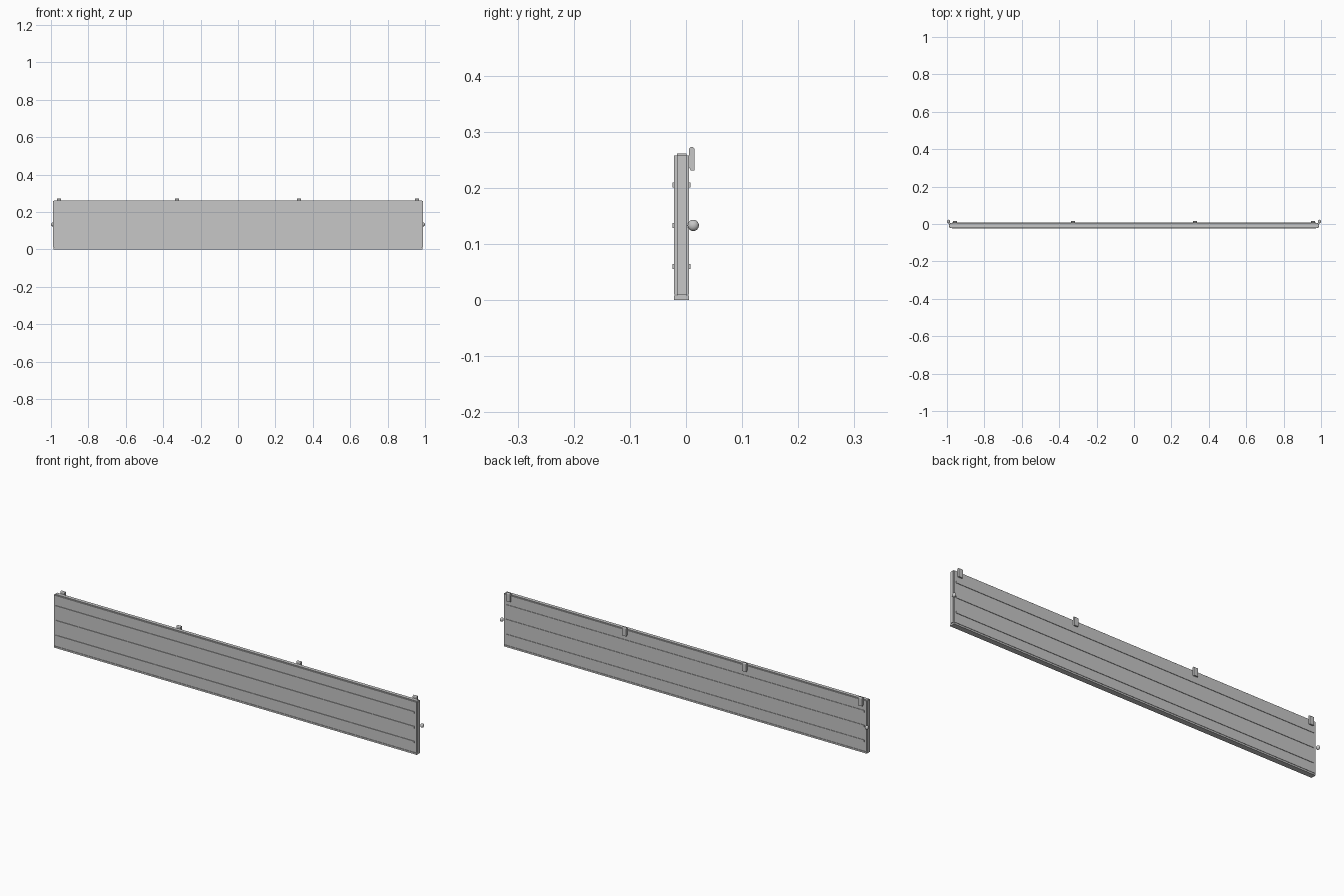
import bpy, bmesh, math
from mathutils import Matrix

cube = bpy.data.objects.get("Cube")
if cube:
    bpy.data.objects.remove(cube, do_unlink=True)

grey = bpy.data.materials.new("light_grey")
grey.use_nodes = True
COLOR = (0.57, 0.57, 0.57, 1)
grey.diffuse_color = COLOR
grey.node_tree.nodes["Principled BSDF"].inputs["Base Color"].default_value = COLOR


def finish(name, bm):
    bmesh.ops.recalc_face_normals(bm, faces=bm.faces)
    mesh = bpy.data.meshes.new(name)
    bm.to_mesh(mesh)
    bm.free()
    mesh.materials.append(grey)
    ob = bpy.data.objects.new(name, mesh)
    bpy.context.collection.objects.link(ob)
    return ob


def box(name, x, y, z):
    """Box from (min, max) ranges on each axis."""
    bm = bmesh.new()
    bmesh.ops.create_cube(bm, size=1)
    for v in bm.verts:
        for i, (lo, hi) in enumerate((x, y, z)):
            v.co[i] = hi if v.co[i] > 0 else lo
    return finish(name, bm)


def extrude_x(name, profile, x, width):
    """Extrude a (y, z) profile along x."""
    bm = bmesh.new()
    face = bm.faces.new([bm.verts.new((x - width / 2, y, z)) for y, z in profile])
    ext = bmesh.ops.extrude_face_region(bm, geom=[face])["geom"]
    moved = [g for g in ext if isinstance(g, bmesh.types.BMVert)]
    bmesh.ops.translate(bm, verts=moved, vec=(width, 0, 0))
    return finish(name, bm)


FRONT, BACK = -0.021, 0.0055

# Panel body, with narrower tongues standing out at the top and the ends
box("panel_body", (-0.984, 0.984), (FRONT, BACK), (0.0095, 0.258))
box("top_tongue", (-0.984, 0.984), (-0.016, 0.001), (0.006, 0.2615))
box("end_tongue", (-0.988, 0.988), (-0.016, 0.001), (0.0095, 0.258))
box("bottom_strip", (-0.986, 0.986), (FRONT, BACK), (0, 0.008))

# Raised ribs on both faces
for i, z in enumerate((0.06, 0.133, 0.205)):
    box(f"front_rib_{i + 1}", (-0.974, 0.974), (-0.024, FRONT + 0.001), (z - 0.0045, z + 0.0045))
    box(f"back_rib_{i + 1}", (-0.974, 0.974), (BACK - 0.001, 0.008), (z - 0.0045, z + 0.0045))

# Rounded clips along the top of the back
R, CY, TOP = 0.005, 0.0102, 0.268
clip = [(CY + R * math.cos(a * math.pi / 6), TOP + R * math.sin(a * math.pi / 6)) for a in range(7)]
clip += [(CY - R, 0.237), (CY - 0.002, 0.231), (CY + R, 0.231)]
for i, x in enumerate((-0.957, -0.326, 0.326, 0.957)):
    extrude_x(f"clip_{i + 1}", clip, x, 0.022)

# Round knobs at the two ends
for side, sx in (("left", 1), ("right", -1)):
    bm = bmesh.new()
    place = Matrix.Translation((sx * 0.992, 0.013, 0.133)) @ Matrix.Diagonal((0.008, 0.01, 0.01, 1))
    bmesh.ops.create_uvsphere(bm, u_segments=20, v_segments=12, radius=1, matrix=place)
    for f in bm.faces:
        f.smooth = True
    finish(f"{side}_knob", bm)
